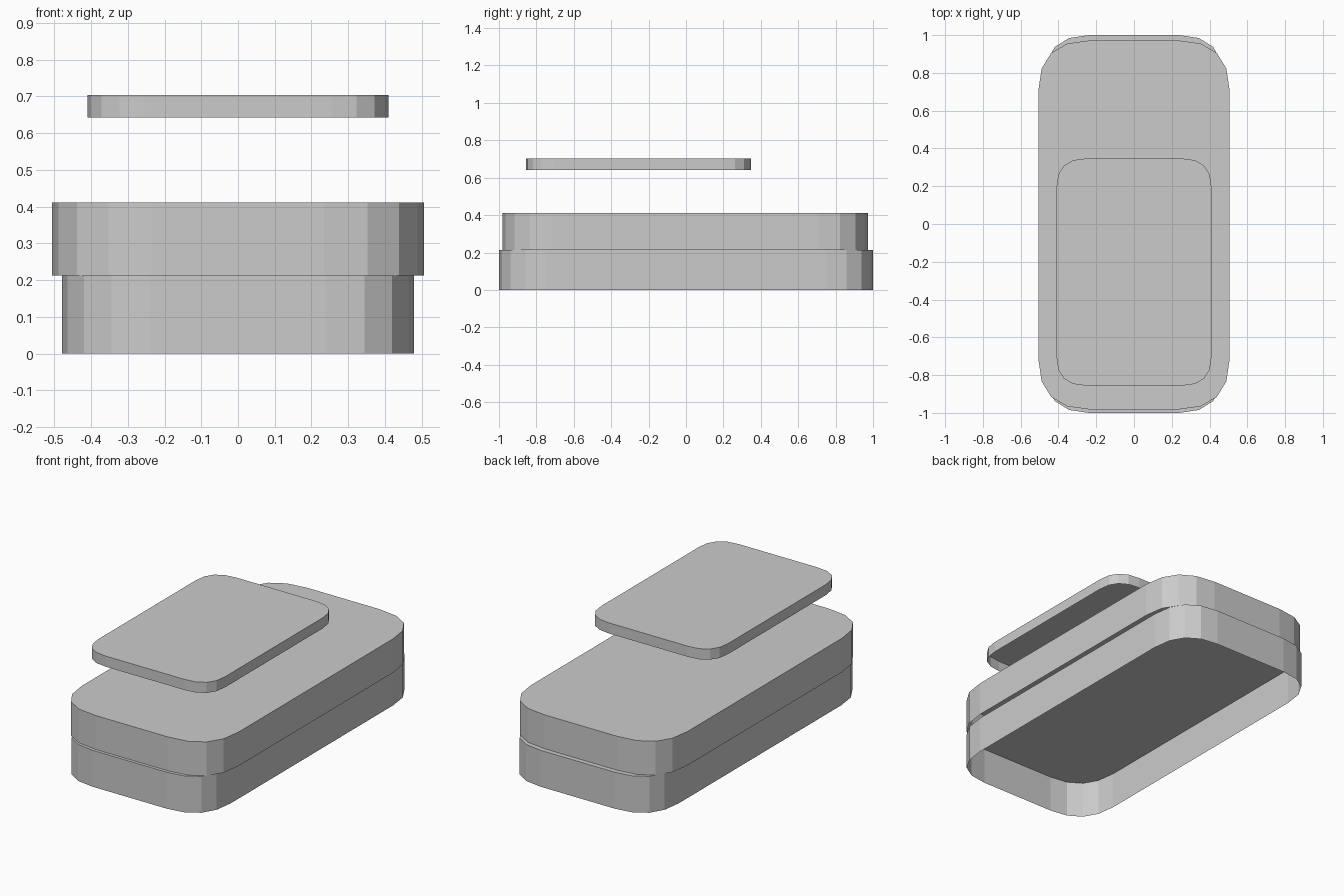
import bpy, bmesh

if "Cube" in bpy.data.objects:
    bpy.data.objects.remove(bpy.data.objects["Cube"])


def outline(hx, y0, y1, rx, ry, steps=4):
    """Rounded rectangle, corners are quadratic curves; counter-clockwise from above."""
    pts = []
    for sx, y, sy in ((1, y0, -1), (1, y1, 1), (-1, y1, 1), (-1, y0, -1)):
        corner = []
        for i in range(steps + 1):
            t = i / steps
            corner.append((sx * (hx - rx * t * t), y - sy * ry * (1 - t) ** 2))
        # t runs from the side wall to the end wall
        pts += corner if sx * sy > 0 else corner[::-1]
    return pts


def open_slab(name, z0, z1, *shape):
    """Capped on top, open underneath."""
    bm = bmesh.new()
    pts = outline(*shape)
    low = [bm.verts.new((x, y, z0)) for x, y in pts]
    top = [bm.verts.new((x, y, z1)) for x, y in pts]
    n = len(pts)
    for i in range(n):
        j = (i + 1) % n
        bm.faces.new((low[i], low[j], top[j], top[i]))
    bm.faces.new(top)
    mesh = bpy.data.meshes.new(name)
    bm.to_mesh(mesh)
    bm.free()
    bpy.context.collection.objects.link(bpy.data.objects.new(name, mesh))


# Two stacked body shells and the floating top plate
open_slab("lower_body", 0.0, 0.213, 0.479, -1.0, 1.0, 0.24, 0.25)
open_slab("upper_body", 0.213, 0.411, 0.506, -0.982, 0.972, 0.272, 0.264)
open_slab("top_plate", 0.642, 0.704, 0.41, -0.856, 0.347, 0.156, 0.15)
